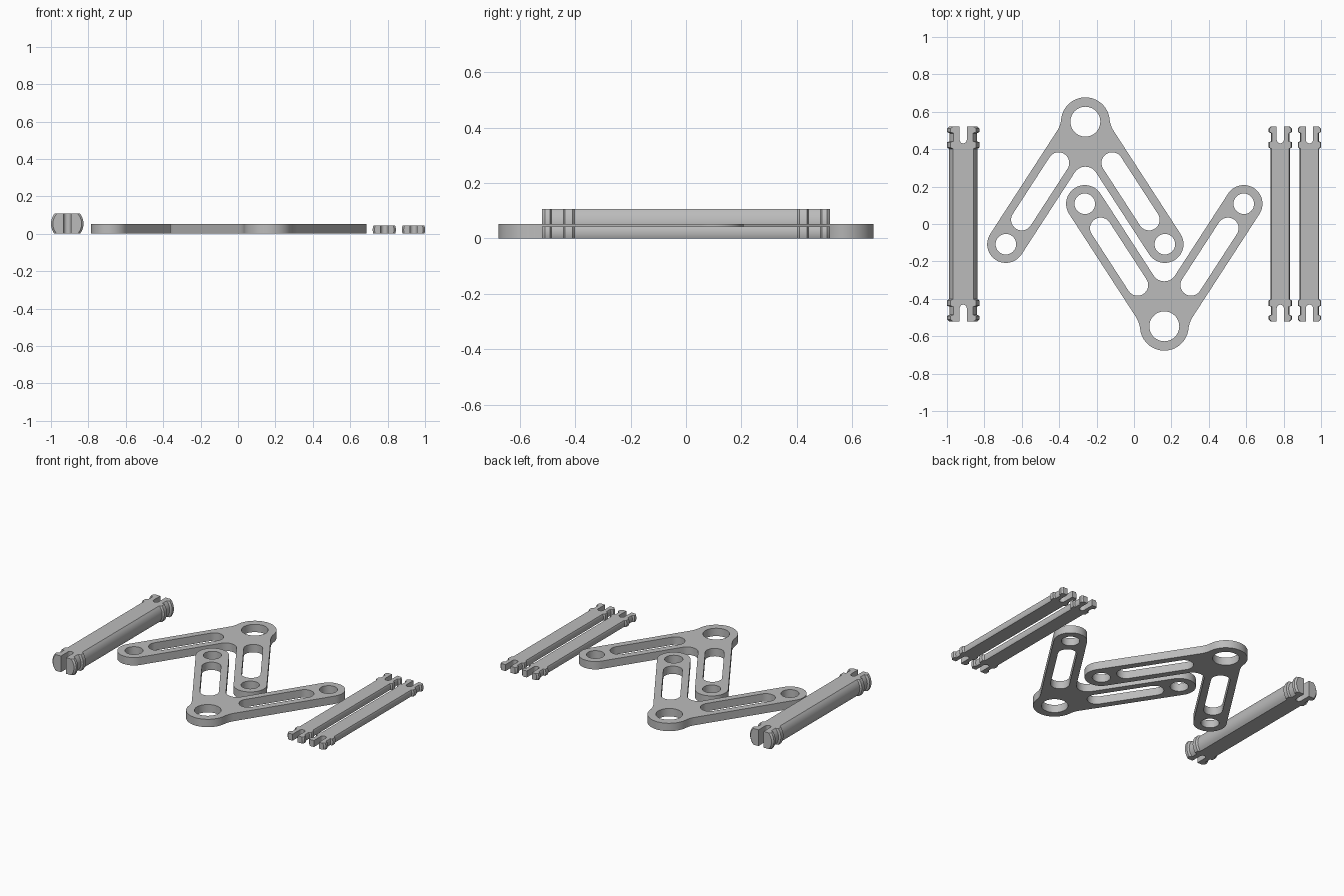
import bpy, bmesh
from math import asin, atan2, cos, sin, radians, degrees, sqrt, pi
from mathutils import Vector

if "Cube" in bpy.data.objects:
    bpy.data.objects.remove(bpy.data.objects["Cube"])

grey = bpy.data.materials.new("plain_grey")
grey.use_nodes = True
colour = (0.5, 0.5, 0.5, 1)
grey.diffuse_color = colour
grey.node_tree.nodes["Principled BSDF"].inputs["Base Color"].default_value = colour


def arc(centre, r, start, end, steps=16):
    """Points on an arc, angles in degrees."""
    angles = [radians(start + (end - start) * i / steps) for i in range(steps + 1)]
    return [Vector((centre[0] + r * cos(a), centre[1] + r * sin(a))) for a in angles]


def select_only(ob):
    bpy.ops.object.select_all(action="DESELECT")
    ob.select_set(True)
    bpy.context.view_layer.objects.active = ob


def finish(ob):
    ob.data.materials.clear()
    ob.data.materials.append(grey)
    select_only(ob)
    bpy.ops.object.shade_smooth_by_angle(angle=radians(28))


def plate(name, loops, height):
    """Extrude closed loops into a solid plate; inner loops become holes."""
    curve = bpy.data.curves.new(name, "CURVE")
    curve.dimensions = "2D"
    curve.fill_mode = "BOTH"
    curve.extrude = height / 2
    for loop in loops:
        spline = curve.splines.new("POLY")
        spline.points.add(len(loop) - 1)
        for point, p in zip(spline.points, loop):
            point.co = (p[0], p[1], 0, 1)
        spline.use_cyclic_u = True
    ob = bpy.data.objects.new(name, curve)
    bpy.context.collection.objects.link(ob)
    select_only(ob)
    bpy.ops.object.convert(target="MESH")
    ob = bpy.context.object
    bm = bmesh.new()
    bm.from_mesh(ob.data)
    bmesh.ops.remove_doubles(bm, verts=bm.verts, dist=0.0001)
    bmesh.ops.recalc_face_normals(bm, faces=bm.faces)
    bm.to_mesh(ob.data)
    bm.free()
    return ob


# V-shaped brackets: boss at the apex, two slotted arms with eyelets
ARM = Vector((0.425, -0.655))
BOSS, EYE, HOLE, SLOT = 0.13, 0.10, 0.055, 0.057
THICK = 0.052


def bracket(name, x, y, turn):
    u = ARM.normalized()
    n = Vector((-u.y, u.x))
    tilt = degrees(atan2(n.y, n.x))
    blend, crotch = 0.15, 0.068
    s = sqrt((BOSS + blend) ** 2 - (EYE + blend) ** 2)
    fillet = u * s + n * (EYE + blend)
    contact = degrees(atan2(fillet.y, fillet.x))
    half = arc((0, 0), BOSS, 90, contact)
    half += arc(fillet, blend, contact + 180, tilt + 180, 8)
    half += arc(ARM, EYE, tilt, tilt - 180, 24)
    half += arc((0, -(EYE + crotch) / u.x), crotch, tilt, 90, 8)
    outline = half + [Vector((-p.x, p.y)) for p in reversed(half[1:-1])]

    # eyelet and long slot, mirrored onto both arms
    eyelet = arc(ARM, HOLE, 0, 360, 32)[:-1]
    slot = (arc(u * 0.263, SLOT, tilt, tilt + 180)
            + arc(u * 0.625, SLOT, tilt + 180, tilt + 360))
    loops = [outline, arc((0, 0), 0.08, 0, 360, 40)[:-1]]
    for hole in (eyelet, slot):
        loops += [hole, [Vector((-p.x, p.y)) for p in hole]]
    ob = plate(name, loops, THICK)
    ob.location = (x, y, THICK / 2)
    ob.rotation_euler.z = turn
    finish(ob)


bracket("rear_bracket", -0.26, 0.547, 0)
bracket("front_bracket", 0.162, -0.547, pi)


# Snap pins: flat-topped round bars with collars, heads and split ends
def pin(name, x, height, head, body, neck):
    h = height / 2
    ends = [(0.52, head - 0.01), (0.51, head), (0.492, head), (0.485, neck),
            (0.442, neck), (0.437, head), (0.41, head), (0.402, body)]
    stations = [(-y, r) for y, r in ends] + ends[::-1]
    bm = bmesh.new()
    rings = []
    for y, r in stations:
        lim = asin(min(h / r, 1))
        side = [-lim + 2 * lim * i / 10 for i in range(11)]
        angles = side + [a + pi for a in side]
        rings.append([bm.verts.new((r * cos(a), y, r * sin(a))) for a in angles])
    for a, b in zip(rings, rings[1:]):
        for i in range(len(a)):
            j = (i + 1) % len(a)
            bm.faces.new((a[i], a[j], b[j], b[i]))
    bm.faces.new(rings[0])
    bm.faces.new(rings[-1])
    bmesh.ops.recalc_face_normals(bm, faces=bm.faces)
    mesh = bpy.data.meshes.new(name)
    bm.to_mesh(mesh)
    bm.free()
    ob = bpy.data.objects.new(name, mesh)
    bpy.context.collection.objects.link(ob)

    # round-bottomed slit through each end
    for sign in (1, -1):
        w = 0.019
        slit = arc((0, 0.45), w, 180, 360, 12) + [Vector((w, 0.6)), Vector((-w, 0.6))]
        cutter = plate("slit_cutter", [[(p.x, p.y) for p in slit]], 0.3)
        cutter.rotation_euler.z = 0 if sign > 0 else pi
        cutter.hide_render = True
        bpy.context.view_layer.update()
        cut = ob.modifiers.new("slit", "BOOLEAN")
        cut.operation = "DIFFERENCE"
        cut.solver = "EXACT"
        cut.object = cutter
        select_only(ob)
        bpy.ops.object.modifier_apply(modifier=cut.name)
        bpy.data.objects.remove(cutter)
    ob.location = (x, 0, h)
    finish(ob)


pin("thick_pin", -0.913, 0.107, 0.087, 0.077, 0.074)
pin("thin_pin_inner", 0.782, 0.043, 0.062, 0.052, 0.05)
pin("thin_pin_outer", 0.938, 0.043, 0.062, 0.052, 0.05)
